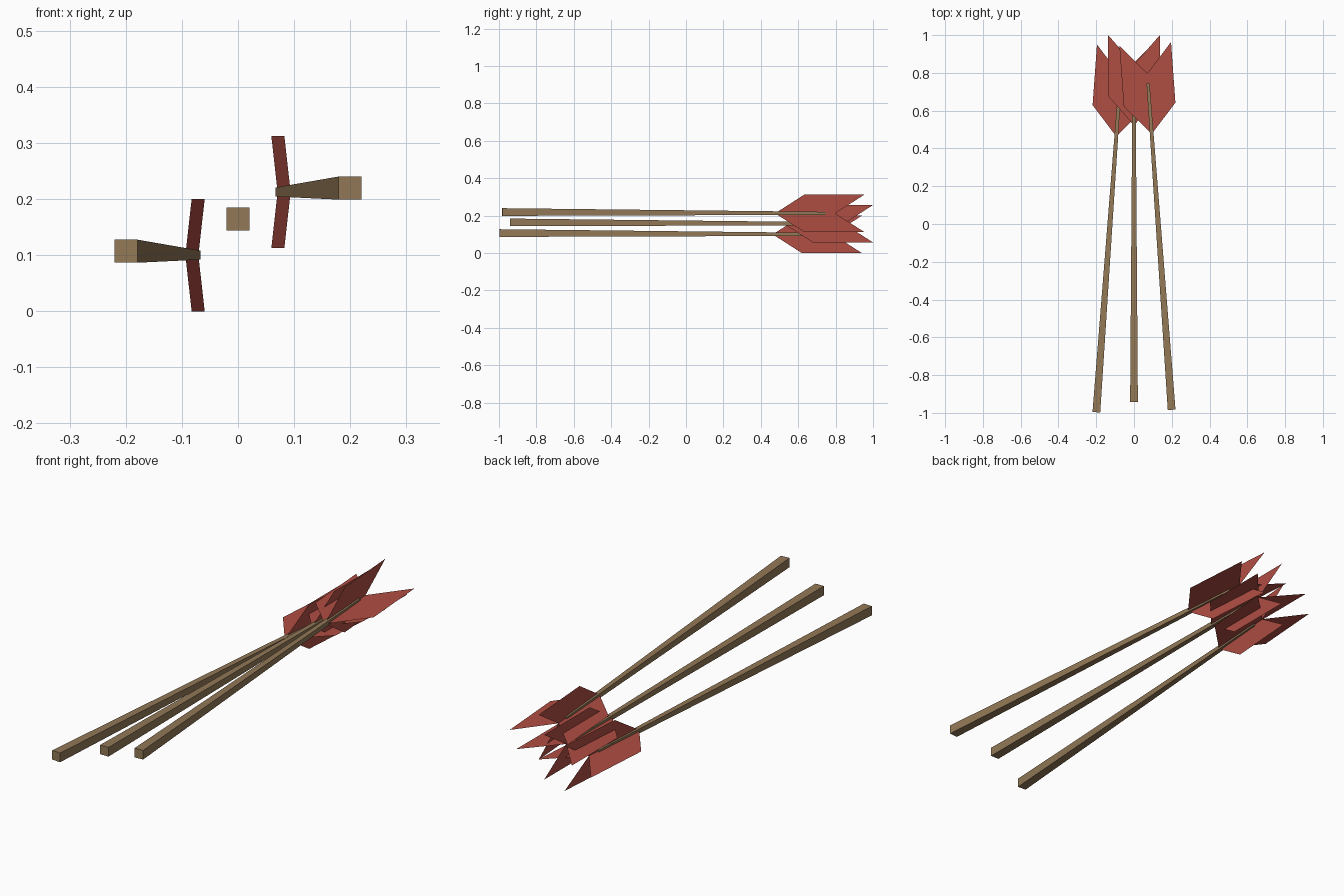
import bpy, bmesh, math
from mathutils import Matrix

if "Cube" in bpy.data.objects:
    bpy.data.objects.remove(bpy.data.objects["Cube"])


def material(name, color):
    m = bpy.data.materials.new(name)
    m.diffuse_color = color
    m.use_nodes = True
    m.node_tree.nodes["Principled BSDF"].inputs["Base Color"].default_value = m.diffuse_color
    return m


wood = material("wood", (0.29, 0.19, 0.095, 1))
red = material("red_feather", (0.43, 0.075, 0.055, 1))


def make_object(name, bm, mat, matrix):
    me = bpy.data.meshes.new(name)
    bm.to_mesh(me)
    bm.free()
    me.materials.append(mat)
    ob = bpy.data.objects.new(name, me)
    bpy.context.collection.objects.link(ob)
    ob.matrix_world = matrix
    return ob


# Tapered square shaft running forward from the local origin
def shaft(name, matrix, length=1.732, front=0.0205, rear=0.008, rise=0.007):
    bm = bmesh.new()
    bmesh.ops.create_cube(bm, size=2)
    for v in bm.verts:
        at_front = v.co.y < 0
        r = front if at_front else rear
        v.co = (v.co.x * r,
                -length if at_front else 0,
                v.co.z * r + (rise if at_front else 0))
    make_object(name, bm, wood, matrix)


# Flat chevron vane, two mirrored halves meeting on the shaft axis
def vane(name, matrix, half, upright):
    bm = bmesh.new()
    for side in (1, -1):
        pts = [(0, -0.268), (half, -0.112), (half, 0.21), (0, 0.054)]
        bm.faces.new([bm.verts.new((0, y, side * w) if upright else (side * w, y, 0))
                      for w, y in pts])
    bmesh.ops.remove_doubles(bm, verts=bm.verts, dist=1e-5)
    bmesh.ops.recalc_face_normals(bm, faces=bm.faces)
    make_object(name, bm, red, matrix)


# Three arrows fanned out: rear-end position and yaw in degrees
arrows = {
    "left": ((-0.0745, 0.731, 0.1), -4.13),
    "middle": ((0, 0.79, 0.157), 0),
    "right": ((0.0745, 0.744, 0.2125), 4.13),
}
for side, (pos, yaw) in arrows.items():
    mat = Matrix.Translation(pos) @ Matrix.Rotation(math.radians(yaw), 4, 'Z')
    shaft(side + "_arrow_shaft", mat)
    vane(side + "_arrow_flat_vane", mat, 0.137, False)
    vane(side + "_arrow_upright_vane", mat, 0.1, True)
